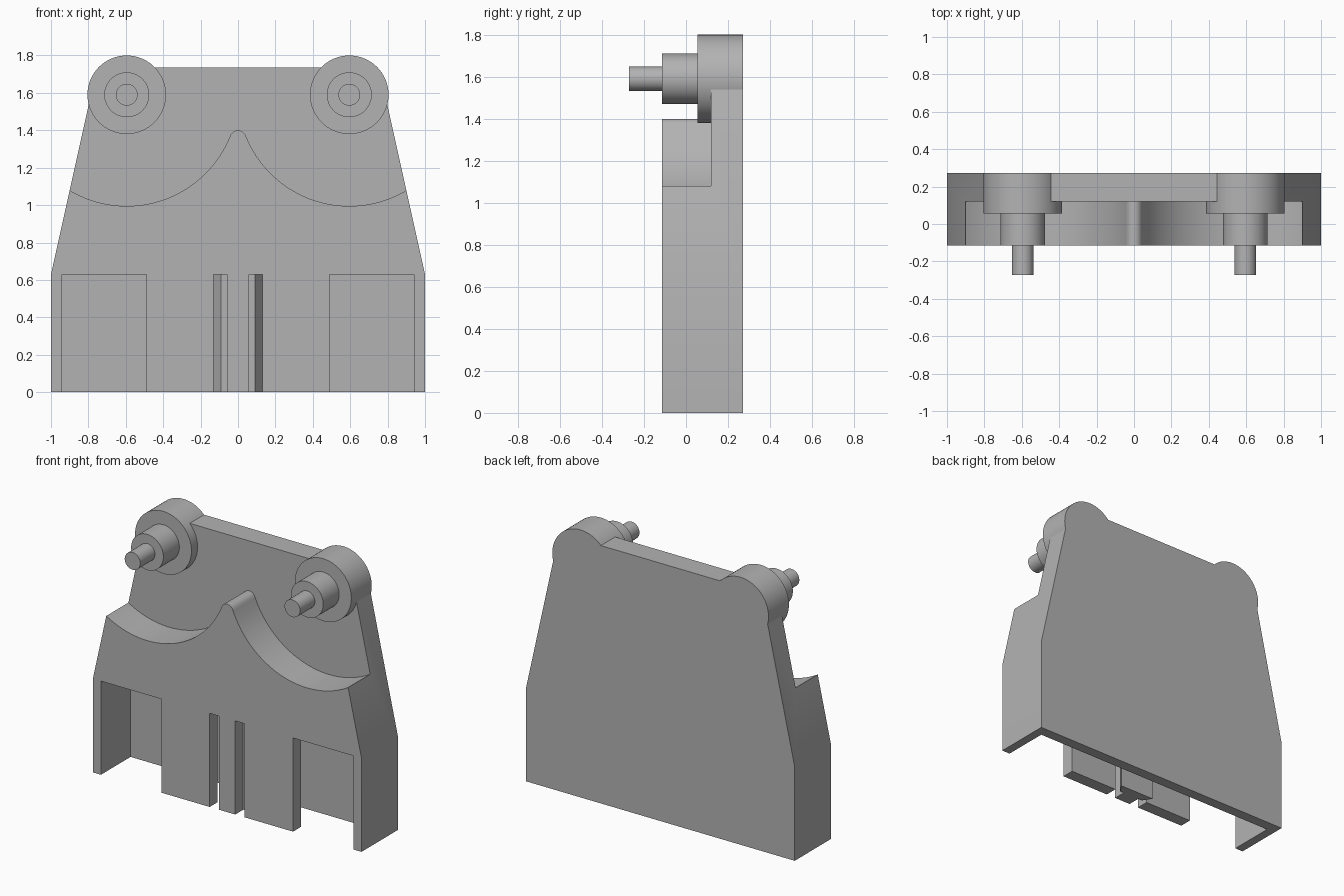
import bpy
import bmesh
from math import sin, cos, radians, pi
from mathutils import Matrix

cube = bpy.data.objects.get("Cube")
if cube:
    bpy.data.objects.remove(cube, do_unlink=True)

GREY = (0.45, 0.45, 0.45, 1.0)
grey = bpy.data.materials.new("plain grey")
grey.use_nodes = True
grey.diffuse_color = GREY
grey.node_tree.nodes["Principled BSDF"].inputs["Base Color"].default_value = GREY

FRONT, FACE, BACK = -0.115, 0.12, 0.272   # apron front, plate face, plate back
PIN_X, PIN_Z = 0.595, 1.59                # centre of each lug


def finish(name, bm):
    bmesh.ops.recalc_face_normals(bm, faces=bm.faces)
    mesh = bpy.data.meshes.new(name)
    bm.to_mesh(mesh)
    bm.free()
    mesh.materials.append(grey)
    obj = bpy.data.objects.new(name, mesh)
    bpy.context.collection.objects.link(obj)
    return obj


def prism(name, points, y0, y1):
    """Extrude an x-z outline along y."""
    bm = bmesh.new()
    face = bm.faces.new([bm.verts.new((x, y0, z)) for x, z in points])
    ext = bmesh.ops.extrude_face_region(bm, geom=[face])["geom"]
    verts = [v for v in ext if isinstance(v, bmesh.types.BMVert)]
    bmesh.ops.translate(bm, verts=verts, vec=(0, y1 - y0, 0))
    return finish(name, bm)


def box(name, x0, x1, y0, y1, z0, z1):
    return prism(name, [(x0, z0), (x1, z0), (x1, z1), (x0, z1)], y0, y1)


def cut(obj, cutter):
    """Subtract the cutter from the object, then discard it."""
    cutter.hide_render = True
    mod = obj.modifiers.new("cut", 'BOOLEAN')
    mod.operation = 'DIFFERENCE'
    mod.solver = 'EXACT'
    mod.object = cutter
    bpy.context.view_layer.update()
    graph = bpy.context.evaluated_depsgraph_get()
    mesh = bpy.data.meshes.new_from_object(obj.evaluated_get(graph))
    obj.modifiers.clear()
    obj.data = mesh
    bpy.data.objects.remove(cutter, do_unlink=True)


def smooth(obj):
    bpy.ops.object.select_all(action='DESELECT')
    obj.select_set(True)
    bpy.context.view_layer.objects.active = obj
    bpy.ops.object.shade_smooth_by_angle(angle=radians(25))


# Body outline, right half mirrored to the left
half = [(1, 0), (1, 0.63), (0.79, 1.575), (PIN_X, 1.735)]
body = prism("body", half + [(-x, z) for x, z in reversed(half)], FRONT, BACK)

# Upper recess: two round sweeps meeting at a rounded peak
sweep = []
for i in range(41):
    a = radians(325 - i * 121 / 40)
    sweep.append((PIN_X + PIN_X * cos(a), PIN_Z + PIN_X * sin(a)))
peak = [(0.045 * cos(a), 1.355 + 0.045 * sin(a))
        for a in (pi * (i + 0.5) / 8 for i in range(8))]
edge = sweep + peak + [(-x, z) for x, z in reversed(sweep)]
cut(body, prism("recess_cutter", edge + [(-1.3, 2.2), (1.3, 2.2)], -0.5, FACE))

# Hollow foot with side openings and two narrow slots in its front wall
TOP, WALL = 0.63, -0.03
cut(body, box("pocket_cutter", -0.94, 0.94, WALL, 0.2, -0.3, TOP))
for side in (-1, 1):
    for inner, outer in ((0.49, 0.94), (0.06, 0.13)):
        x0, x1 = sorted((side * inner, side * outer))
        cut(body, box("opening_cutter", x0, x1, -0.4, 0.0, -0.3, TOP))
smooth(body)

# Flared rib behind the centre tongue
bm = bmesh.new()
rib = [(-0.09, WALL), (0.09, WALL), (0.13, 0.03), (-0.13, 0.03)]
base = bm.faces.new([bm.verts.new((x, y, 0.0)) for x, y in rib])
ext = bmesh.ops.extrude_face_region(bm, geom=[base])["geom"]
bmesh.ops.translate(bm, vec=(0, 0, TOP),
                    verts=[v for v in ext if isinstance(v, bmesh.types.BMVert)])
finish("tongue_rib", bm)

# Lugs with stepped pins
steps = [("lug", 0.21, 0.055, BACK), ("boss", 0.12, FRONT, 0.055),
         ("pin", 0.058, -0.272, FRONT)]
for side, label in ((1, "left"), (-1, "right")):
    for part, radius, y0, y1 in steps:
        bm = bmesh.new()
        place = Matrix.Translation((side * PIN_X, (y0 + y1) / 2, PIN_Z))
        bmesh.ops.create_cone(bm, cap_ends=True, segments=64, radius1=radius,
                              radius2=radius, depth=y1 - y0,
                              matrix=place @ Matrix.Rotation(pi / 2, 4, 'X'))
        smooth(finish(f"{label}_{part}", bm))
